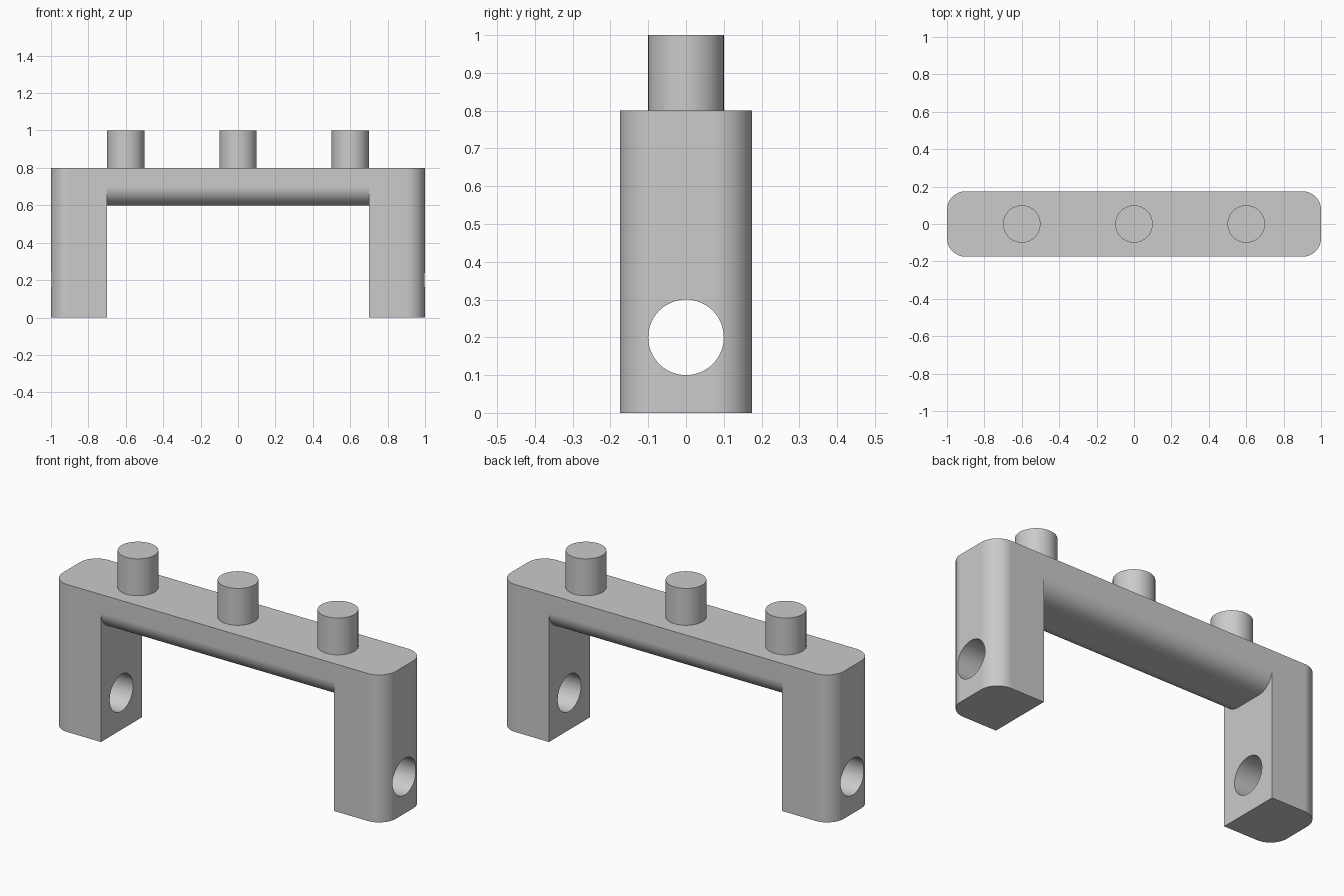
import bpy, bmesh
from math import sin, pi, radians, sqrt
from mathutils import Matrix

if "Cube" in bpy.data.objects:
    bpy.data.objects.remove(bpy.data.objects["Cube"], do_unlink=True)

LENGTH, DEPTH, TOP = 1.0, 0.175, 0.8    # half length, half depth, bar top
INNER, ROUND, SEG = 0.7, 0.1, 16        # inner leg face, corner radius
HOLE_Z, HOLE_R = 0.2, 0.1               # hole through both legs
FLAT = DEPTH - ROUND                    # half width before corners curve

grey = bpy.data.materials.new("plain grey")
grey.use_nodes = True
colour = (0.595, 0.595, 0.595, 1)
grey.diffuse_color = colour
grey.node_tree.nodes["Principled BSDF"].inputs["Base Color"].default_value = colour


def circle_height(radius, offset):
    return sqrt(max(0.0, radius ** 2 - offset ** 2))


def add_object(name, bm):
    bmesh.ops.recalc_face_normals(bm, faces=bm.faces)
    mesh = bpy.data.meshes.new(name)
    bm.to_mesh(mesh)
    bm.free()
    mesh.materials.append(grey)
    obj = bpy.data.objects.new(name, mesh)
    bpy.context.collection.objects.link(obj)
    bpy.ops.object.select_all(action="DESELECT")
    obj.select_set(True)
    bpy.context.view_layer.objects.active = obj
    bpy.ops.object.shade_smooth_by_angle(angle=radians(30))
    obj.modifiers.new("even shading", "WEIGHTED_NORMAL").keep_sharp = True


def section(y):
    """Outer leg face x, bar underside z, and hole bottom and top z at depth y."""
    curve = circle_height(ROUND, max(0.0, abs(y) - FLAT))
    half = circle_height(HOLE_R, y)
    return LENGTH - ROUND + curve, TOP - ROUND - curve, HOLE_Z - half, HOLE_Z + half


def section_lines(y, with_hole):
    """Line segments (x, z) outlining the bracket at depth y."""
    out, under, low, high = section(y)
    lines = [((-out, TOP), (out, TOP)), ((-INNER, under), (INNER, under))]
    for s in (-1, 1):
        o, i = s * out, s * INNER
        lines += [((o, 0), (o, low)), ((o, high), (o, TOP)),
                  ((i, 0), (i, low)), ((i, high), (i, under)),
                  ((i, 0), (o, 0))]
        if with_hole:
            lines += [((i, low), (o, low)), ((i, high), (o, high))]
    return lines


# Depth stations that follow both the rounded corners and the hole
steps = [sin(pi / 2 * i / SEG) for i in range(SEG + 1)]
half_depths = {round(FLAT + ROUND * t, 4) for t in steps}
half_depths |= {round(HOLE_R * t, 4) for t in steps}
depths = sorted(half_depths | {-y for y in half_depths})

# Bracket body: bar and two drilled legs, lofted from front to back
bm = bmesh.new()
for y0, y1 in zip(depths, depths[1:]):
    with_hole = abs(y0 + y1) / 2 < HOLE_R
    for (a, b), (c, d) in zip(section_lines(y0, with_hole), section_lines(y1, with_hole)):
        bm.faces.new([bm.verts.new((x, y, z))
                      for (x, z), y in ((a, y0), (b, y0), (d, y1), (c, y1))])

# Flat front and back walls
for y in (-DEPTH, DEPTH):
    out, under, low, high = section(y)
    right = [(INNER, under), (INNER, HOLE_Z), (INNER, 0),
             (out, 0), (out, HOLE_Z), (out, TOP)]
    outline = right + [(-x, z) for x, z in reversed(right)]
    bm.faces.new([bm.verts.new((x, y, z)) for x, z in outline])
bmesh.ops.remove_doubles(bm, verts=bm.verts, dist=0.00002)
add_object("bracket_body", bm)

# Three pegs on top
PEG_HEIGHT = 0.2
for name, x in (("right_peg", -0.6), ("middle_peg", 0), ("left_peg", 0.6)):
    bm = bmesh.new()
    bmesh.ops.create_cone(bm, cap_ends=True, segments=64, radius1=ROUND, radius2=ROUND,
                          depth=PEG_HEIGHT,
                          matrix=Matrix.Translation((x, 0, TOP + PEG_HEIGHT / 2)))
    add_object(name, bm)
